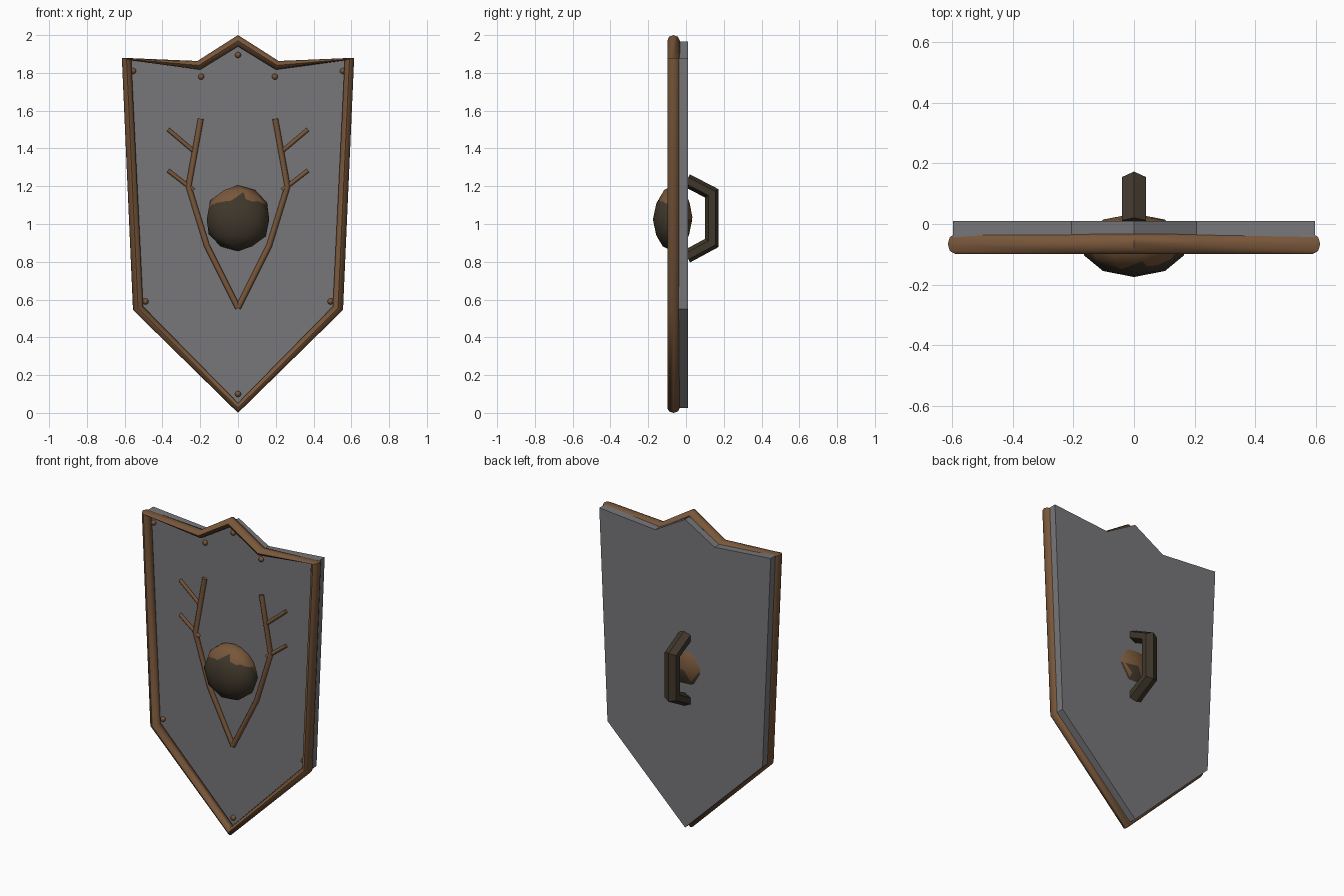
import bpy, bmesh, math
from mathutils import Vector, Matrix

if "Cube" in bpy.data.objects:
    bpy.data.objects.remove(bpy.data.objects["Cube"])


def material(name, rgb):
    m = bpy.data.materials.new(name)
    m.diffuse_color = (*rgb, 1)
    m.use_nodes = True
    m.node_tree.nodes["Principled BSDF"].inputs["Base Color"].default_value = m.diffuse_color
    return m


GREY = material("grey steel", (0.185, 0.185, 0.195))
BROWN = material("bronze brown", (0.19, 0.095, 0.043))
DARK = material("dark leather", (0.05, 0.038, 0.024))


def finish(bm, name, mat, smooth=None):
    bmesh.ops.recalc_face_normals(bm, faces=bm.faces)
    me = bpy.data.meshes.new(name)
    bm.to_mesh(me)
    bm.free()
    ob = bpy.data.objects.new(name, me)
    bpy.context.collection.objects.link(ob)
    me.materials.append(mat)
    if smooth:
        bpy.ops.object.select_all(action='DESELECT')
        bpy.context.view_layer.objects.active = ob
        ob.select_set(True)
        bpy.ops.object.shade_smooth_by_angle(angle=math.radians(smooth))
    return ob


def sweep(bm, stations, u, sides, closed):
    """Skin elliptical sections; each station is (centre, in-plane half width)."""
    rings = []
    for c, v in stations:
        angs = [2 * math.pi * i / sides for i in range(sides)]
        rings.append([bm.verts.new(c + v * math.cos(a) + u * math.sin(a)) for a in angs])
    n = len(rings)
    for k in range(n if closed else n - 1):
        a, b = rings[k], rings[(k + 1) % n]
        for i in range(sides):
            j = (i + 1) % sides
            bm.faces.new((a[i], a[j], b[j], b[i]))
    if not closed:
        bm.faces.new(rings[0])
        bm.faces.new(rings[-1])


def tube(bm, pts, axis, r_axis, r_plane, sides):
    """Open tube with mitred bends along a flat path."""
    pts, axis = [Vector(p) for p in pts], Vector(axis)
    dirs = [(b - a).normalized() for a, b in zip(pts, pts[1:])]
    stations = []
    for i, p in enumerate(pts):
        d0, d1 = dirs[max(i - 1, 0)], dirs[min(i, len(dirs) - 1)]
        v = (d0 + d1).normalized().cross(axis)
        cos_half = max(v.dot(d0.cross(axis)), 0.4)
        stations.append((p, v * r_plane / cos_half))
    sweep(bm, stations, axis * r_axis, sides, False)


def outline(half):
    """Mirror right half (first and last on the centre line) into a loop."""
    return half + [(-x, z) for x, z in half[-2:0:-1]]


# shield plate
bm = bmesh.new()
loop = outline([(0, 0.025), (0.54, 0.55), (0.597, 1.878), (0.207, 1.845), (0, 1.965)])
face = bm.faces.new([bm.verts.new((x, -0.043, z)) for x, z in loop])
ext = bmesh.ops.extrude_face_region(bm, geom=[face])
bmesh.ops.translate(bm, vec=(0, 0.053, 0),
                    verts=[g for g in ext["geom"] if isinstance(g, bmesh.types.BMVert)])
finish(bm, "shield_plate", GREY)

# rim, spanning an outer and an inner outline
bm = bmesh.new()
outer = outline([(0, 0), (0.556, 0.545), (0.615, 1.88), (0.215, 1.863), (0, 2.0)])
inner = outline([(0, 0.052), (0.502, 0.563), (0.565, 1.866), (0.2, 1.817), (0, 1.94)])
stations = []
for (ox, oz), (ix, iz) in zip(outer, inner):
    o, i = Vector((ox, -0.066, oz)), Vector((ix, -0.066, iz))
    stations.append(((o + i) / 2, (o - i) / 2))
sweep(bm, stations, Vector((0, 0.033, 0)), 8, True)
finish(bm, "rim", BROWN, 50)

# rivets
bm = bmesh.new()
spots = [(0, 0.1), (0, 1.895)]
for x, z in [(0.555, 1.81), (0.195, 1.78), (0.49, 0.59)]:
    spots += [(x, z), (-x, z)]
for x, z in spots:
    bmesh.ops.create_uvsphere(bm, u_segments=8, v_segments=6, radius=0.016,
                              matrix=Matrix.Translation((x, -0.046, z)))
finish(bm, "rivets", BROWN, 60)

# antlers: one beam and two tines per side
bm = bmesh.new()
for s in (1, -1):
    for path, r in (([(0, 0.555), (0.165, 0.885), (0.262, 1.2), (0.197, 1.557)], 0.015),
                    ([(0.235, 1.178), (0.37, 1.283)], 0.011),
                    ([(0.237, 1.388), (0.37, 1.5)], 0.011)):
        tube(bm, [(s * x, -0.048, z) for x, z in path], (0, 1, 0), r, r, 8)
finish(bm, "antlers", BROWN, 50)

# central boss: two overlapping flattened domes
for name, mat, centre, size in (
        ("boss_cover", DARK, (0, -0.071, 1.024), (0.174, 0.104, 0.168)),
        ("boss_base", BROWN, (0, -0.066, 1.036), (0.172, 0.1, 0.169))):
    bm = bmesh.new()
    # poles along y
    bmesh.ops.create_icosphere(bm, subdivisions=2, radius=1.0)
    bmesh.ops.transform(bm, verts=bm.verts,
                        matrix=Matrix.Translation(centre) @ Matrix.Diagonal((*size, 1)))
    finish(bm, name, mat, 60)

# back handle, six-sided
bm = bmesh.new()
tube(bm, [(0, 0.004, 1.231), (0, 0.137, 1.162), (0, 0.137, 0.9), (0, 0.004, 0.828)],
     (1, 0, 0), 0.046, 0.036, 6)
finish(bm, "handle", DARK, 30)
